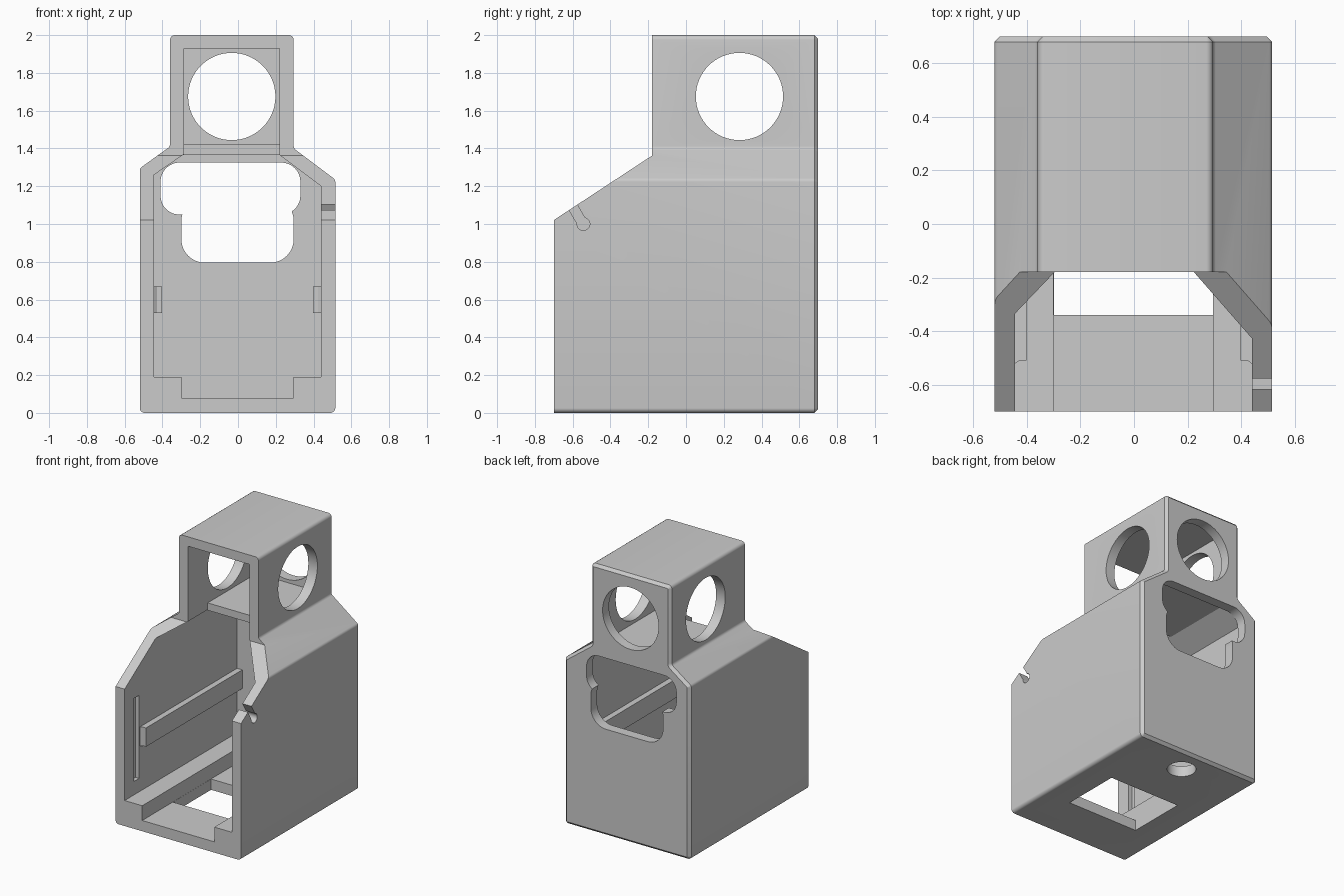
import bpy, bmesh, math
from mathutils import Vector

if "Cube" in bpy.data.objects:
    bpy.data.objects.remove(bpy.data.objects["Cube"], do_unlink=True)

grey = bpy.data.materials.new("plain grey")
grey.use_nodes = True
COLOR = (0.6, 0.6, 0.6, 1)
grey.diffuse_color = COLOR
grey.node_tree.nodes["Principled BSDF"].inputs["Base Color"].default_value = COLOR


def place(axis, u, v, w):
    """Plane coordinates u, v and depth w along the given axis."""
    return {"x": (w, u, v), "y": (u, w, v), "z": (u, v, w)}[axis]


def loft(name, axis, sections):
    """Closed solid through matching sections, each (points, depth)."""
    bm = bmesh.new()
    rings = [[bm.verts.new(place(axis, u, v, w)) for u, v in pts] for pts, w in sections]
    bm.faces.new(rings[0])
    bm.faces.new(rings[-1])
    for near, far in zip(rings, rings[1:]):
        for i in range(len(near)):
            j = (i + 1) % len(near)
            bm.faces.new((near[i], near[j], far[j], far[i]))
    bmesh.ops.recalc_face_normals(bm, faces=bm.faces)
    if bm.calc_volume(signed=True) < 0:
        bmesh.ops.reverse_faces(bm, faces=bm.faces)
    me = bpy.data.meshes.new(name)
    bm.to_mesh(me)
    bm.free()
    me.materials.append(grey)
    ob = bpy.data.objects.new(name, me)
    bpy.context.collection.objects.link(ob)
    return ob


def prism(name, pts, axis, lo, hi):
    return loft(name, axis, [(pts, lo), (pts, hi)])


def filleted(pts, r, inset=0, n=4):
    """Counter-clockwise outline with round corners, optionally moved inward."""
    out = []
    for i, p in enumerate(pts):
        p, a, b = Vector(p), Vector(pts[i - 1]), Vector(pts[(i + 1) % len(pts)])
        d1, d2 = (a - p).normalized(), (b - p).normalized()
        half = d1.angle(d2) / 2
        centre = p + (d1 + d2).normalized() * r / math.sin(half)
        start = p + d1 * r / math.tan(half) - centre
        end = p + d2 * r / math.tan(half) - centre
        convex = d2.x * d1.y - d2.y * d1.x > 0
        radius = r - inset if convex else r + inset
        for k in range(n + 1):
            out.append(tuple(centre + start.lerp(end, k / n).normalized() * radius))
    return out


def rect(u0, u1, v0, v1):
    return [(u0, v0), (u1, v0), (u1, v1), (u0, v1)]


def circle(u, v, r, n=64):
    return [(u + r * math.cos(math.tau * i / n), v + r * math.sin(math.tau * i / n))
            for i in range(n)]


# Outer housing with a chamfered back edge
outer = [(-0.52, 0), (0.515, 0), (0.515, 1.235), (0.295, 1.4), (0.295, 2),
         (-0.36, 2), (-0.36, 1.41), (-0.52, 1.295)]
body = filleted(outer, 0.025)
housing = loft("housing", "y", [(body, -0.7), (body, 0.68),
                                (filleted(outer, 0.025, inset=0.02), 0.7)])

cavity = [(-0.3, 0.08), (0.295, 0.08), (0.295, 0.19), (0.44, 0.19), (0.44, 1.2),
          (0.22, 1.365), (0.22, 1.93), (-0.285, 1.93), (-0.285, 1.37),
          (-0.445, 1.26), (-0.445, 0.19), (-0.3, 0.19)]
upper_opening = filleted(rect(-0.41, 0.33, 1.05, 1.325), 0.1, n=10)
lower_opening = filleted(rect(-0.3, 0.295, 0.795, 1.14), 0.125, n=10)
cutters = [
    # Hollow inside and sloped front
    prism("cavity", cavity, "y", -0.9, 0.625),
    prism("front_slope", [(-0.8, 0.955), (-0.18, 1.362), (-0.18, 2.2), (-0.8, 2.2)],
          "x", -1, 1),
    # Round holes in the neck
    prism("side_holes", circle(0.283, 1.675, 0.231), "x", -1, 1),
    prism("back_hole", circle(-0.033, 1.675, 0.231), "y", 0.55, 1),
    # Stepped opening in the back
    prism("back_upper_opening", upper_opening, "y", 0.55, 1),
    prism("back_lower_opening", lower_opening, "y", 0.56, 1),
    # Floor openings
    prism("floor_window", rect(-0.299, 0.294, -0.34, 0.11), "z", -0.2, 0.15),
    prism("floor_hole", circle(0, 0.51, 0.1), "z", -0.2, 0.16),
    # Keyhole notch in the left wall
    prism("notch_circle", circle(-0.543, 1.0, 0.034, 32), "x", 0.4, 0.6),
    prism("notch_slot", [(-0.567, 0.985), (-0.523, 1.01), (-0.605, 1.152),
                         (-0.649, 1.127)], "x", 0.39, 0.61),
    # Short vertical grooves inside both walls
    prism("right_groove", rect(-0.59, -0.53, 0.29, 0.91), "x", -0.475, -0.4),
    prism("left_groove", rect(-0.59, -0.53, 0.29, 0.91), "x", 0.4, 0.47),
]
for c in cutters:
    c.hide_render = True
    mod = housing.modifiers.new(c.name, 'BOOLEAN')
    mod.operation = 'DIFFERENCE'
    mod.solver = 'EXACT'
    mod.object = c
deps = bpy.context.evaluated_depsgraph_get()
cut_mesh = bpy.data.meshes.new_from_object(housing.evaluated_get(deps))
housing.modifiers.clear()
housing.data = cut_mesh
for c in cutters:
    bpy.data.objects.remove(c, do_unlink=True)

# Shelf between neck and body
prism("neck_shelf", rect(-0.29, 0.225, 0.05, 0.63), "z", 1.365, 1.42)

# Side rails with chamfered front tips
for name, wall, edge in (("right_rail", -0.45, -0.402), ("left_rail", 0.445, 0.397)):
    tip = wall + (edge - wall) * 0.45
    prism(name, [(wall, -0.525), (tip, -0.51), (edge, -0.51), (edge, 0.63),
                 (wall, 0.63)], "z", 0.53, 0.67)

# Smooth the round parts, keep the corners sharp
bpy.ops.object.select_all(action='DESELECT')
housing.select_set(True)
bpy.context.view_layer.objects.active = housing
bpy.ops.object.shade_smooth_by_angle(angle=math.radians(30))
